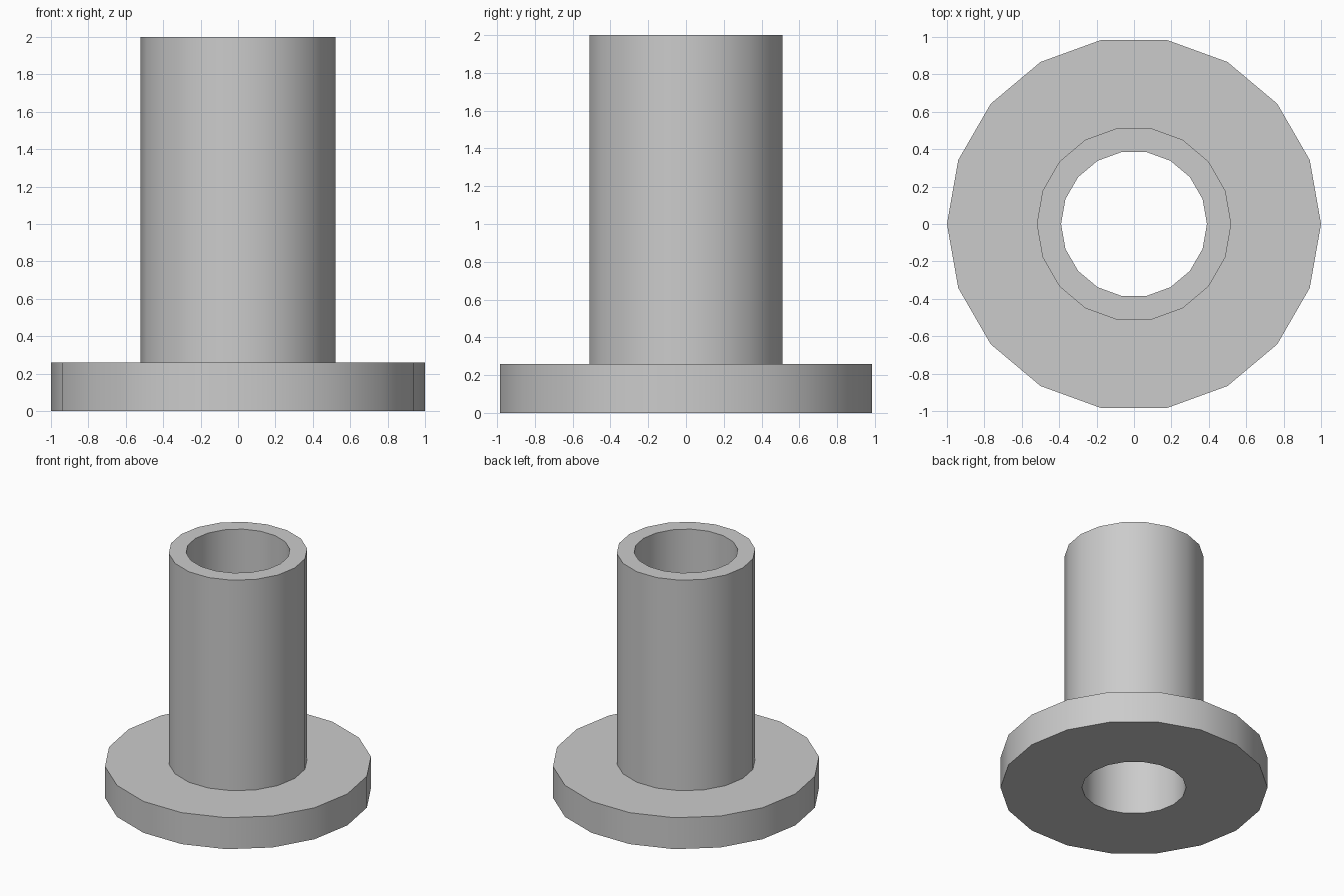
import bpy
import bmesh
import math

cube = bpy.data.objects.get("Cube")
if cube:
    bpy.data.objects.remove(cube, do_unlink=True)

SIDES = 18
FLANGE_R, TUBE_R, BORE_R = 1.0, 0.52, 0.39
FLANGE_TOP, TUBE_TOP = 0.26, 2.0

# Plain grey finish
grey = bpy.data.materials.new("plain_grey")
grey.use_nodes = True
color = (0.6, 0.6, 0.6, 1.0)
grey.diffuse_color = color
grey.node_tree.nodes["Principled BSDF"].inputs["Base Color"].default_value = color


def lathe(name, profile, material):
    """Revolve a closed (radius, height) profile around the z axis."""
    bm = bmesh.new()
    rings = []
    for radius, height in profile:
        angles = [math.tau * i / SIDES for i in range(SIDES)]
        rings.append([bm.verts.new((radius * math.cos(a), radius * math.sin(a), height))
                      for a in angles])
    for k, ring in enumerate(rings):
        following = rings[(k + 1) % len(rings)]
        for i in range(SIDES):
            j = (i + 1) % SIDES
            bm.faces.new((ring[i], ring[j], following[j], following[i]))
    bmesh.ops.recalc_face_normals(bm, faces=bm.faces[:])
    mesh = bpy.data.meshes.new(name)
    bm.to_mesh(mesh)
    bm.free()
    mesh.materials.append(material)
    obj = bpy.data.objects.new(name, mesh)
    bpy.context.collection.objects.link(obj)
    return obj


# Flanged bushing: wide base, upright tube and open bore in one solid
bushing = lathe("flanged_bushing", [
    (BORE_R, 0),
    (FLANGE_R, 0),
    (FLANGE_R, FLANGE_TOP),
    (TUBE_R, FLANGE_TOP),
    (TUBE_R, TUBE_TOP),
    (BORE_R, TUBE_TOP),
], grey)

# Smooth round walls with crisp rims
bpy.ops.object.select_all(action='DESELECT')
bushing.select_set(True)
bpy.context.view_layer.objects.active = bushing
bpy.ops.object.shade_smooth_by_angle(angle=math.radians(30))
